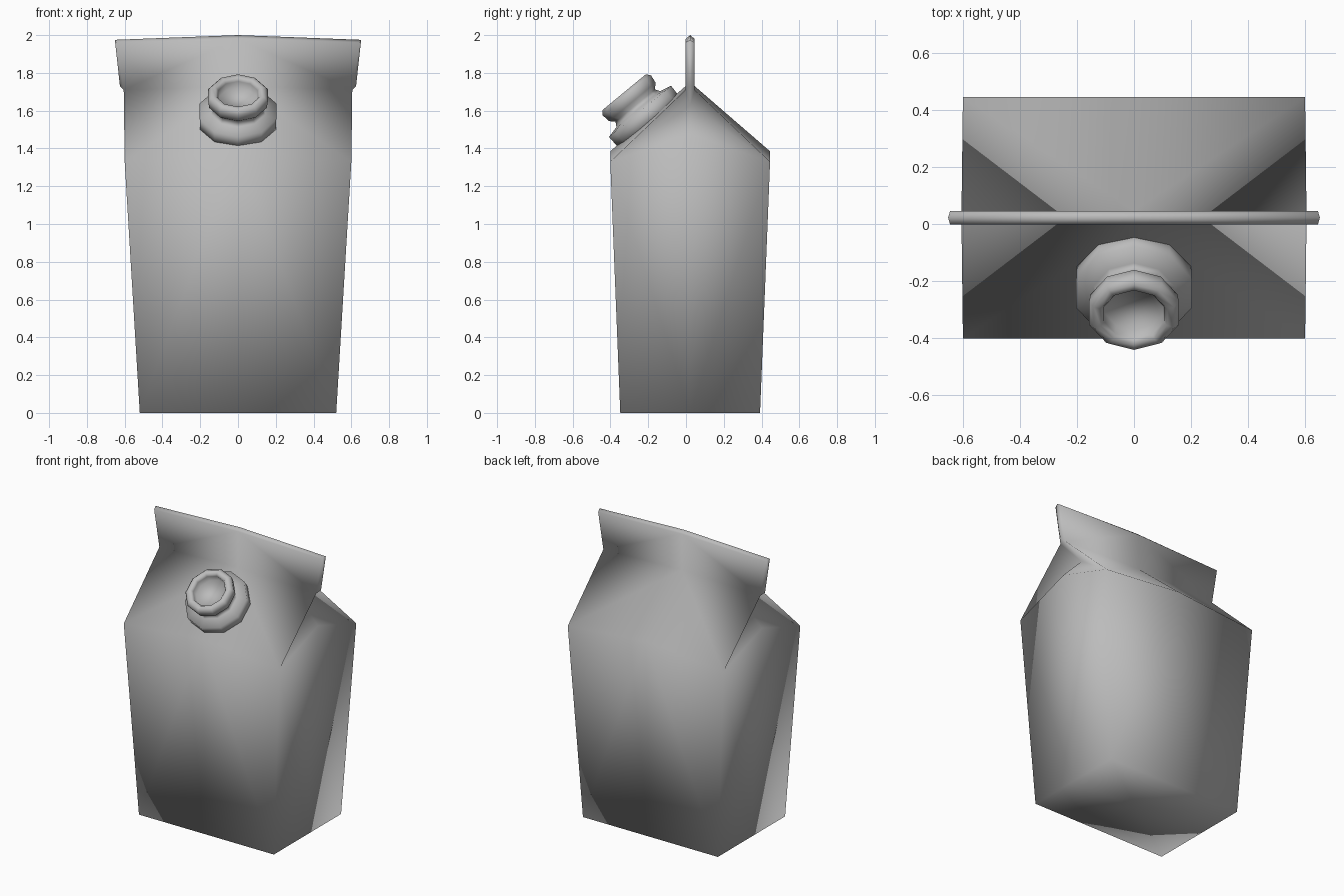
import bpy, bmesh, math
from mathutils import Vector

cube = bpy.data.objects.get("Cube")
if cube:
    bpy.data.objects.remove(cube, do_unlink=True)

card = bpy.data.materials.new("plain_grey")
card.use_nodes = True
GREY = (0.5, 0.5, 0.5, 1)
card.diffuse_color = GREY
card.node_tree.nodes["Principled BSDF"].inputs["Base Color"].default_value = GREY
MID = 0.022  # y of the fold line


def finish(bm, name):
    bmesh.ops.remove_doubles(bm, verts=bm.verts, dist=0.0001)
    bmesh.ops.recalc_face_normals(bm, faces=bm.faces)
    for f in bm.faces:
        f.smooth = True
    mesh = bpy.data.meshes.new(name)
    bm.to_mesh(mesh)
    bm.free()
    mesh.materials.append(card)
    obj = bpy.data.objects.new(name, mesh)
    bpy.context.collection.objects.link(obj)
    return obj


def face(bm, *points):
    bm.faces.new([bm.verts.new(p) for p in points])


# Carton: each row is half width, half depth, end height, middle height
rows = [
    (0.52, 0.37, 0.0, 0.0),       # base
    (0.60, 0.423, 1.33, 1.385),   # eaves
    (0.605, 0.024, 1.71, 1.73),   # fin base
    (0.645, 0.024, 1.96, 1.98),   # fin top
    (0.652, 0.0, 1.975, 2.0),     # crest
]
bm = bmesh.new()
for sx in (-1, 1):
    for sy in (-1, 1):
        ends = [Vector((sx * w, MID + sy * d, z)) for w, d, z, m in rows]
        mids = [Vector((0, MID + sy * d, m)) for w, d, z, m in rows]
        # Broad wall, roof slope and fin
        for i in range(len(rows) - 1):
            face(bm, ends[i], mids[i], mids[i + 1], ends[i + 1])
        # Side wall up to its peak
        foot = Vector((sx * 0.52, MID, 0))
        peak = Vector((sx * 0.60, MID, 1.475))
        tuck = Vector((sx * 0.45, MID, 1.63))
        tip = Vector((sx * 0.625, MID, 1.73))
        face(bm, ends[0], foot, ends[1])
        face(bm, foot, peak, ends[1])
        # Tucked gusset and pointed fin end
        face(bm, ends[1], peak, tuck)
        face(bm, ends[1], tuck, ends[2])
        face(bm, tuck, tip, ends[2])
        face(bm, ends[2], tip, ends[3])
        face(bm, tip, ends[4], ends[3])
        # Underside quarter
        face(bm, ends[0], foot, Vector((0, MID, 0)), mids[0])
finish(bm, "carton_body")

# Spout: ten-sided lathe of radius and height, standing on the front slope
profile = [
    (0.21, -0.03), (0.213, 0.06), (0.15, 0.075), (0.135, 0.10), (0.16, 0.125),
    (0.166, 0.17), (0.148, 0.192), (0.122, 0.192), (0.11, 0.175), (0.108, 0.13),
]
SIDES = 10
bm = bmesh.new()
rings = []
for r, h in profile:
    angles = [math.pi / 2 + 2 * math.pi * k / SIDES for k in range(SIDES)]
    rings.append([bm.verts.new((r * math.cos(a), r * math.sin(a), h)) for a in angles])
for a, b in zip(rings, rings[1:]):
    for k in range(SIDES):
        n = (k + 1) % SIDES
        bm.faces.new((a[k], a[n], b[n], b[k]))
bm.faces.new(rings[0])
bm.faces.new(rings[-1])
spout = finish(bm, "spout")
spout.location = (0, -0.205, 1.55)
spout.rotation_euler = (math.radians(39.5), 0, 0)
